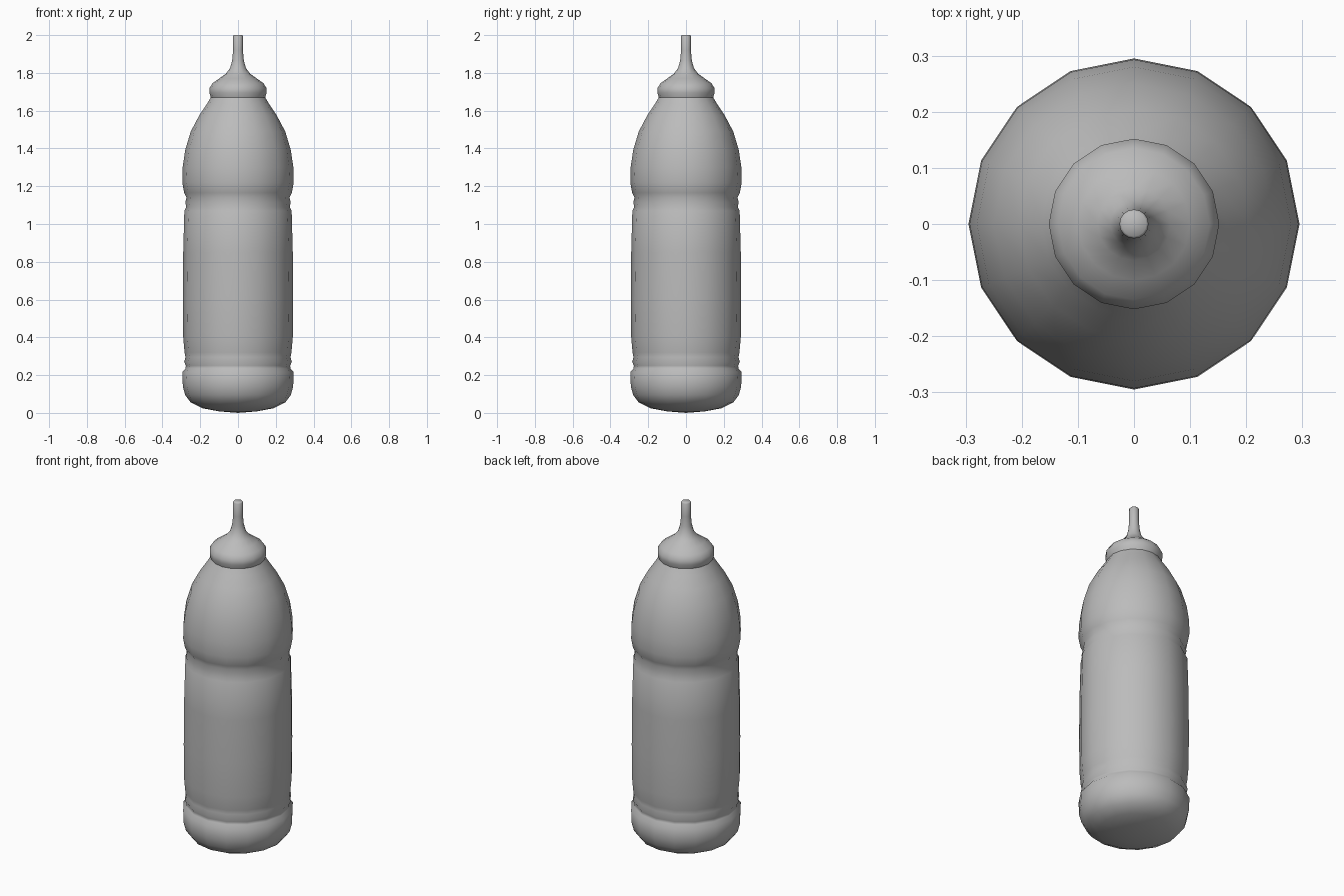
import bpy
import bmesh
import math

cube = bpy.data.objects.get("Cube")
if cube:
    bpy.data.objects.remove(cube, do_unlink=True)

SIDES = 16

plastic = bpy.data.materials.new("grey plastic")
plastic.use_nodes = True
grey = (0.5, 0.5, 0.5, 1)
plastic.diffuse_color = grey
plastic.node_tree.nodes["Principled BSDF"].inputs["Base Color"].default_value = grey


def lathe(name, profile, sharp_angle):
    """Revolve (radius, height) points around z; zero radius closes an end."""
    bm = bmesh.new()
    rings = []
    for r, z in profile:
        if r == 0:
            rings.append([bm.verts.new((0, 0, z))] * SIDES)
            continue
        angles = [math.tau * i / SIDES for i in range(SIDES)]
        rings.append([bm.verts.new((r * math.cos(a), r * math.sin(a), z)) for a in angles])
    for low, high in zip(rings, rings[1:]):
        for i in range(SIDES):
            j = (i + 1) % SIDES
            corners = [low[i], low[j], high[j], high[i]]
            bm.faces.new(list(dict.fromkeys(corners)))
    bmesh.ops.recalc_face_normals(bm, faces=bm.faces)
    mesh = bpy.data.meshes.new(name)
    bm.to_mesh(mesh)
    bm.free()
    mesh.materials.append(plastic)
    obj = bpy.data.objects.new(name, mesh)
    bpy.context.collection.objects.link(obj)
    bpy.ops.object.select_all(action="DESELECT")
    obj.select_set(True)
    bpy.context.view_layer.objects.active = obj
    bpy.ops.object.shade_smooth_by_angle(angle=math.radians(sharp_angle))
    return obj


# Bottle: rounded base, lower grooves, straight grip, upper grooves, shoulder
lathe("bottle_body", [
    (0, 0), (0.1, 0.008), (0.19, 0.025), (0.25, 0.055), (0.28, 0.095),
    (0.292, 0.14), (0.295, 0.215), (0.278, 0.235), (0.276, 0.25),
    (0.285, 0.27), (0.278, 0.295), (0.283, 0.32), (0.29, 0.4),
    (0.292, 0.6), (0.29, 0.85), (0.284, 1.07), (0.274, 1.09),
    (0.279, 1.115), (0.273, 1.14), (0.285, 1.165), (0.295, 1.22),
    (0.293, 1.3), (0.28, 1.39), (0.25, 1.49), (0.205, 1.575),
    (0.165, 1.635), (0.144, 1.67),
], 80)

# Cap flaring out over the neck and tapering into the thin spout
lathe("cap_and_spout", [
    (0.144, 1.67), (0.152, 1.695), (0.152, 1.718), (0.135, 1.745),
    (0.1, 1.77), (0.065, 1.795), (0.042, 1.825), (0.031, 1.865),
    (0.026, 1.92), (0.026, 1.995), (0.022, 2.0), (0, 2.0),
], 80)
